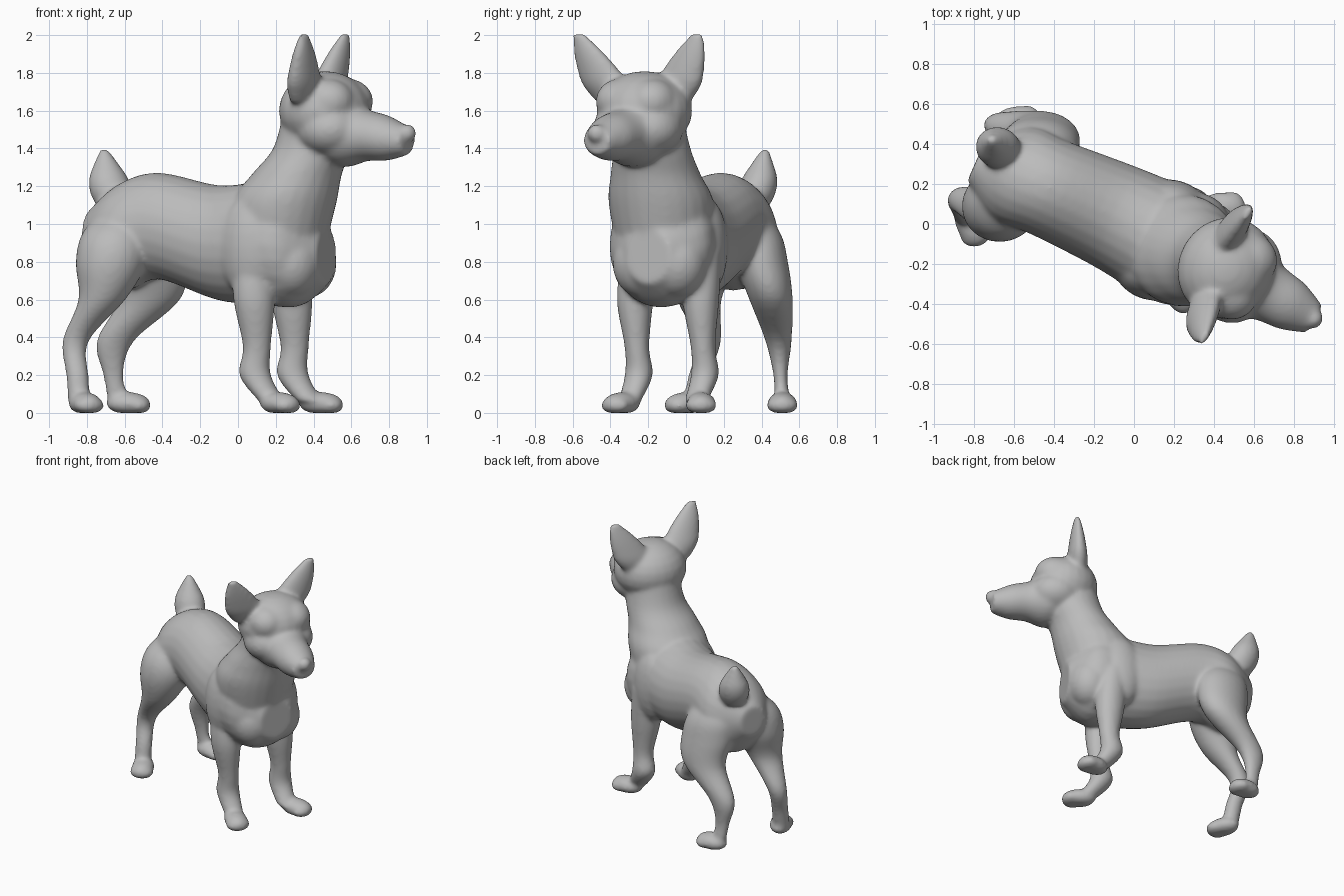
import bpy, bmesh
from math import sin, cos, pi, radians
from mathutils import Vector, Matrix

default_cube = bpy.data.objects.get("Cube")
if default_cube:
    bpy.data.objects.remove(default_cube)

UP = Vector((0, 0, 1))
SIDES = 24
STEPS = 5
bm = bmesh.new()


def heading(degrees):
    """Forward and left directions on the ground."""
    angle = radians(degrees)
    return Vector((cos(angle), sin(angle), 0)), Vector((-sin(angle), cos(angle), 0))


def between(before, start, end, after, t):
    """Smooth curve from start to end that respects both neighbours."""
    leave, arrive = (end - before) / 2, (after - start) / 2
    blend = t * t * (3 - 2 * t)
    return (start.lerp(end, blend) + leave * t * (1 - t) ** 2
            - arrive * t * t * (1 - t))


def tube(joints, wide, deep, squash=1):
    """Closed smooth tube through joints of x, y, z and radius."""
    joints = [Vector(joint) for joint in joints]
    padded = [joints[0]] + joints + [joints[-1]]
    path = [between(*padded[i:i + 4], step / STEPS)
            for i in range(len(joints) - 1) for step in range(STEPS)]
    path.append(joints[-1])
    rings = []
    for point in path:
        ring = []
        for side in range(SIDES):
            angle = 2 * pi * side / SIDES
            offset = wide * cos(angle) + deep * squash * sin(angle)
            ring.append(bm.verts.new(point.xyz + offset * point.w))
        rings.append(ring)
    for lower, upper in zip(rings, rings[1:]):
        for side in range(SIDES):
            bm.faces.new((lower[side - 1], lower[side], upper[side], upper[side - 1]))
    bm.faces.new(rings[0])
    bm.faces.new(rings[-1])


def straight(start, end, radii, wide, deep, squash=1):
    """Tube along a straight line with evenly spaced radii."""
    last = len(radii) - 1
    line = [Vector(start).lerp(Vector(end), i / last) for i in range(last + 1)]
    tube([(*point, radius) for point, radius in zip(line, radii)], wide, deep, squash)


def ball(centre, size, forward):
    """Ellipsoid turned towards a heading in degrees."""
    place = Matrix.Translation(centre) @ Matrix.Rotation(radians(forward), 4, 'Z')
    bmesh.ops.create_uvsphere(bm, u_segments=SIDES, v_segments=SIDES // 2, radius=1,
                              matrix=place @ Matrix.Diagonal((*size, 1)))


EAST, NORTH = heading(0)
BODY, HEAD = -24, -30
body_forward, body_left = heading(BODY)
head_forward, head_left = heading(HEAD)

# Torso from rump to breast, slightly deeper than wide
tube([(-.79, .31, .95, .1), (-.62, .26, .93, .25), (-.42, .18, .99, .25),
      (-.1, .04, .9, .27), (.14, -.08, .9, .29), (.32, -.15, .88, .28),
      (.47, -.2, .83, .13)], body_left, UP, 1.13)

# Neck, rooted deep in the chest
tube([(.2, -.11, .8, .24), (.24, -.13, 1.1, .28), (.31, -.16, 1.26, .24),
      (.39, -.18, 1.4, .205), (.42, -.2, 1.6, .18)], body_forward, body_left)

# Skull, muzzle and nose
skull = Vector((.46, -.22, 1.6))
nose = Vector((.9, -.475, 1.48))
ball(skull, (.24, .26, .21), HEAD)
straight(skull - UP * .1, nose - UP * .04, (.18, .2, .15, .13, .08), head_left, UP, .92)
ball(nose, (.045, .05, .05), HEAD)

# Paired forms on the two sides of the head and chest
for side in (-1, 1):
    brow = head_forward * .08 + head_left * side * .1
    ball(skull + brow + UP * .05, (.14, .13, .12), HEAD)
    cheek = head_forward * .07 + head_left * side * .08
    ball(skull + cheek - UP * .1, (.18, .17, .14), HEAD)
    breast = Vector((.33, -.14, .79)) + body_left * side * .1
    ball(breast, (.15, .16, .18), BODY)
    shoulder = Vector((.14, -.08, .88)) + body_left * side * .19
    ball(shoulder, (.17, .12, .27), BODY)

# Ears, flat and facing forward
for base, tip in (((.35, -.37, 1.64), (.35, -.57, 2.01)),
                  ((.45, -.08, 1.64), (.57, .06, 2.01))):
    straight(base, tip, (.11, .14, .12, .085, .035), head_left, head_forward, .5)

# Tail stub
straight((-.66, .36, 1.08), (-.71, .42, 1.4), (.08, .11, .105, .065, .02), EAST, NORTH, .9)

# Front legs share one shape, the left stands ahead of the right
front_leg = ((.07, -.25, .85, .1), (.085, -.27, .6, .11), (.1, -.26, .35, .075),
             (.09, -.25, .2, .085), (.18, -.3, .06, .07))
for stride in (Vector((0, 0, 0, 0)), Vector((.2, .35, 0, 0))):
    tube([Vector(joint) + stride for joint in front_leg], EAST, NORTH, .88)

# Rear right leg
tube([(-.6, .2, 1.1, .08), (-.65, .12, .96, .17), (-.67, .09, .8, .19),
      (-.72, .07, .6, .125), (-.86, .12, .38, .07), (-.85, .07, .2, .06),
      (-.84, .04, .06, .06)], EAST, NORTH, .95)

# Rear left leg, with a flatter thigh
tube([(-.54, .3, 1.12, .08), (-.5, .37, .96, .18), (-.47, .4, .8, .2),
      (-.47, .45, .6, .165), (-.65, .49, .38, .1), (-.66, .5, .2, .055),
      (-.63, .51, .06, .06)], EAST, NORTH, .7)

# Paws with a lower toe pad in front
for x, y, forward in ((-.81, 0, -65), (-.58, .51, 0), (.22, -.34, -40), (.44, .08, 0)):
    ball((x, y, .05), (.12, .08, .06), forward)
    toes = Vector((x, y, .04)) + heading(forward)[0] * .05
    ball(toes, (.07, .085, .05), forward)

# Press the soles flat on the ground
for vert in bm.verts:
    vert.co.z = max(vert.co.z, 0)

bmesh.ops.recalc_face_normals(bm, faces=bm.faces)
mesh = bpy.data.meshes.new("dog")
bm.to_mesh(mesh)
bm.free()
dog = bpy.data.objects.new("dog", mesh)
bpy.context.collection.objects.link(dog)

# Fuse all parts into one skin and soften the joins
fuse = dog.modifiers.new("fuse", 'REMESH')
fuse.mode = 'VOXEL'
fuse.voxel_size = .012
fuse.use_smooth_shade = True
soften = dog.modifiers.new("soften", 'SMOOTH')
soften.factor = .5
soften.iterations = 20

# Plain grey clay
clay = bpy.data.materials.new("clay grey")
clay.use_nodes = True
grey = (.5, .5, .5, 1)
clay.diffuse_color = grey
clay.node_tree.nodes["Principled BSDF"].inputs["Base Color"].default_value = grey
mesh.materials.append(clay)
